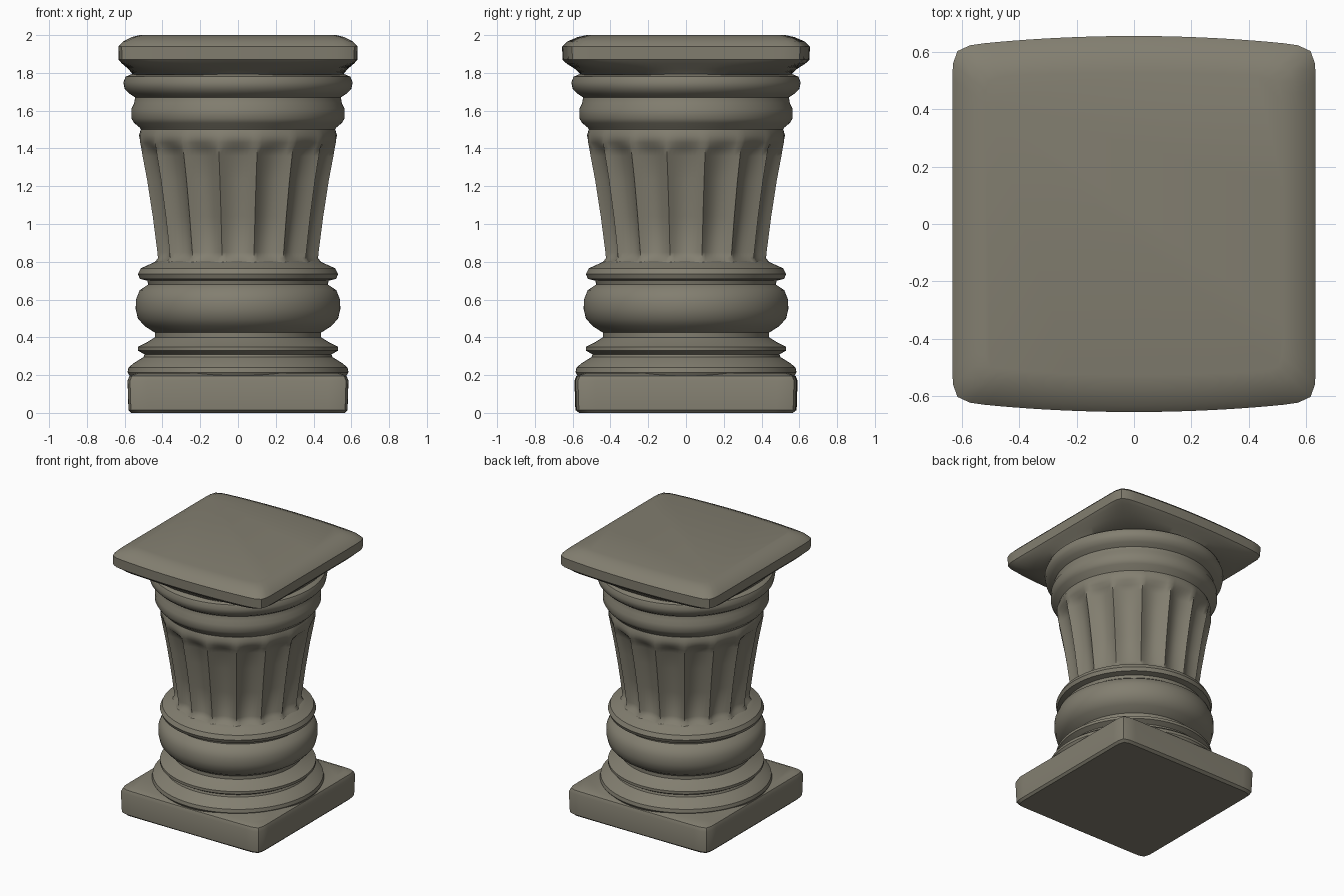
import bpy, bmesh, math

cube = bpy.data.objects.get("Cube")
if cube:
    bpy.data.objects.remove(cube, do_unlink=True)

SEGMENTS = 128
FLUTES = 16

stone = bpy.data.materials.new("weathered stone")
stone.use_nodes = True
COLOUR = (0.225, 0.21, 0.162, 1)
stone.diffuse_color = COLOUR
stone.node_tree.nodes["Principled BSDF"].inputs["Base Color"].default_value = COLOUR


def loft(name, sections, outline, angle=35):
    """Join one closed ring per section, cap both ends and shade."""
    bm = bmesh.new()
    rings = []
    for section in sections:
        ring = []
        for i in range(SEGMENTS):
            ring.append(bm.verts.new(outline(2 * math.pi * i / SEGMENTS, *section)))
        rings.append(ring)
    for low, high in zip(rings, rings[1:]):
        for i in range(SEGMENTS):
            j = (i + 1) % SEGMENTS
            bm.faces.new((low[i], low[j], high[j], high[i]))
    bm.faces.new(rings[0][::-1])
    bm.faces.new(rings[-1])
    mesh = bpy.data.meshes.new(name)
    bm.to_mesh(mesh)
    bm.free()
    mesh.materials.append(stone)
    obj = bpy.data.objects.new(name, mesh)
    bpy.context.collection.objects.link(obj)
    bpy.ops.object.select_all(action='DESELECT')
    obj.select_set(True)
    bpy.context.view_layer.objects.active = obj
    bpy.ops.object.shade_smooth_by_angle(angle=math.radians(angle))
    return obj


def round_outline(a, r, z):
    return (r * math.cos(a), r * math.sin(a), z)


def square_outline(a, r, z, squareness, bow):
    # Superellipse: squareness 2 is a circle, higher values approach a square
    c, s = math.cos(a), math.sin(a)
    k = (abs(c) ** squareness + abs(s) ** squareness) ** (-1 / squareness)
    x, y = r * k * c, r * k * s
    return (x, y * (1 + bow * (1 - (x / r) ** 2)), z)


def fluted_outline(a, r, z, depth):
    # Scalloped hollows between narrow ridges, one hollow facing the front
    hollow = abs(math.cos(a * FLUTES / 2)) ** 0.8
    return round_outline(a, r - depth * hollow, z)


# Square plinth with softened edges
loft("plinth", [(0.565, 0, 30, 0), (0.58, 0.015, 30, 0.01), (0.585, 0.17, 30, 0.01),
                (0.575, 0.195, 30, 0.01), (0.54, 0.21, 24, 0)], square_outline)

# Turned base mouldings
loft("base_mouldings", [
    (0.57, 0.19), (0.585, 0.215), (0.58, 0.24), (0.55, 0.265), (0.5, 0.295), (0.495, 0.31),
    (0.53, 0.33), (0.53, 0.35), (0.48, 0.375), (0.44, 0.4), (0.44, 0.425),
    (0.495, 0.46), (0.53, 0.5), (0.542, 0.55), (0.54, 0.6), (0.52, 0.65), (0.475, 0.68),
    (0.48, 0.7), (0.52, 0.71), (0.53, 0.735), (0.515, 0.765), (0.46, 0.79), (0.42, 0.81),
], round_outline)

# Fluted shaft, widening upwards, with the hollows closing at both ends
loft("fluted_shaft", [
    (0.45, 0.79, 0), (0.432, 0.82, 0.02), (0.435, 0.85, 0.04), (0.46, 1.04, 0.045),
    (0.49, 1.23, 0.045), (0.515, 1.36, 0.045), (0.522, 1.4, 0.035),
    (0.528, 1.43, 0.012), (0.528, 1.47, 0.004), (0.515, 1.5, 0),
], fluted_outline, 50)

# Turned mouldings under the top slab
loft("capital_mouldings", [
    (0.5, 1.48), (0.52, 1.51), (0.55, 1.535), (0.565, 1.56), (0.565, 1.61), (0.55, 1.64),
    (0.545, 1.67), (0.575, 1.69), (0.6, 1.715), (0.607, 1.75), (0.595, 1.78),
    (0.56, 1.795), (0.55, 1.83),
], round_outline)

# Square top slab, spreading from a round neck, with bowed front and back
loft("top_slab", [
    (0.555, 1.79, 2.5, 0), (0.58, 1.82, 4, 0.02), (0.615, 1.85, 12, 0.05),
    (0.632, 1.87, 24, 0.06), (0.634, 1.94, 24, 0.06), (0.61, 1.965, 24, 0.06),
    (0.56, 1.99, 22, 0.04), (0.52, 2.0, 20, 0.02),
], lambda a, r, z, n, bow: (lambda p: (p[0], p[1] * (1 - bow * 0.4), p[2]))(
    square_outline(a, r, z, n, bow)))
